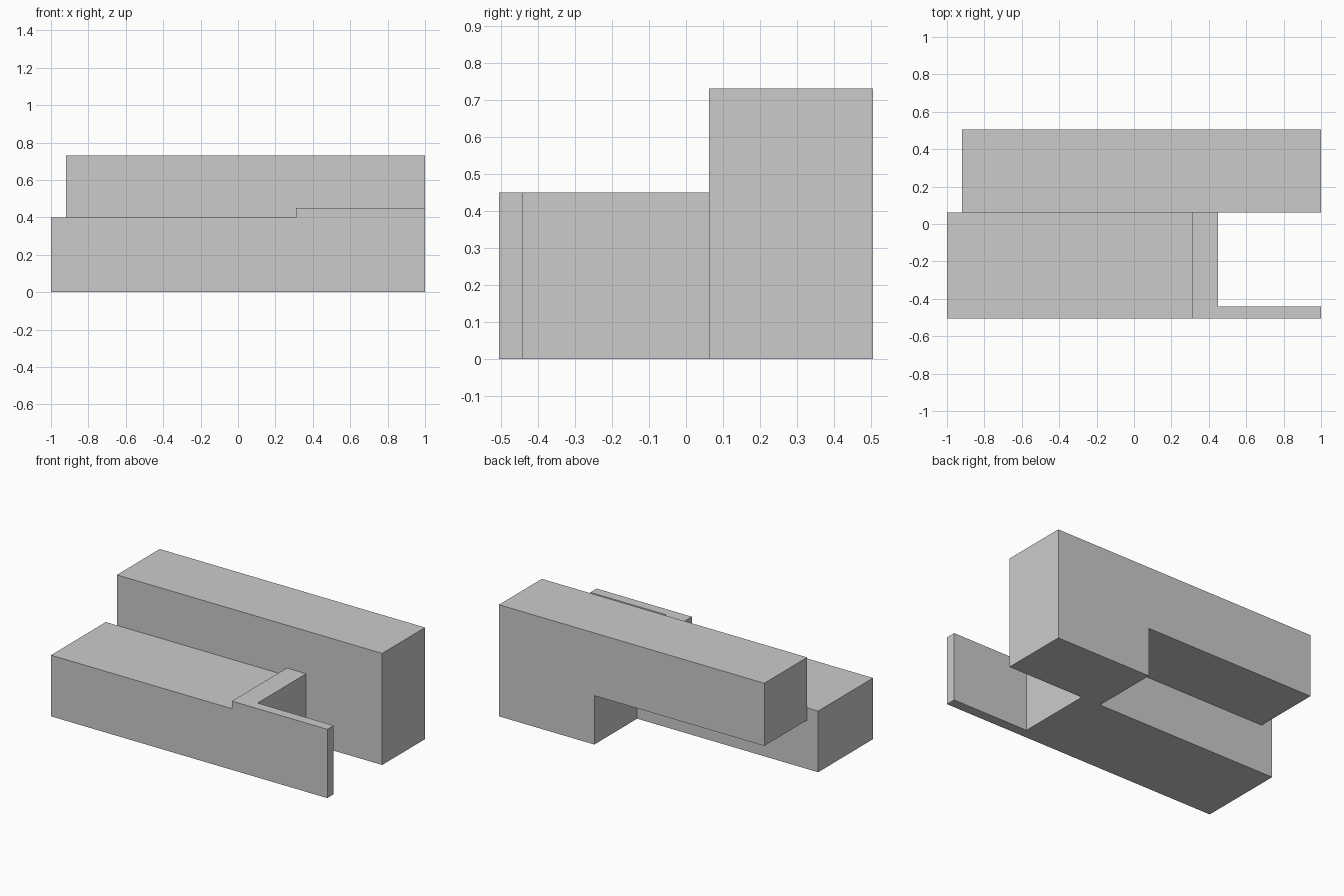
import bpy
import bmesh

cube = bpy.data.objects.get("Cube")
if cube:
    bpy.data.objects.remove(cube, do_unlink=True)

# Single plain grey
grey = bpy.data.materials.new("plain_grey")
grey.use_nodes = True
colour = (0.6, 0.6, 0.6, 1)
grey.diffuse_color = colour
grey.node_tree.nodes["Principled BSDF"].inputs["Base Color"].default_value = colour


def extrude_profile(name, profile, y0, y1):
    """Extrude an (x, z) outline from y0 back to y1."""
    bm = bmesh.new()
    face = bm.faces.new([bm.verts.new((x, y0, z)) for x, z in profile])
    result = bmesh.ops.extrude_face_region(bm, geom=[face])
    moved = [g for g in result["geom"] if isinstance(g, bmesh.types.BMVert)]
    bmesh.ops.translate(bm, verts=moved, vec=(0, y1 - y0, 0))
    bmesh.ops.recalc_face_normals(bm, faces=bm.faces)
    mesh = bpy.data.meshes.new(name)
    bm.to_mesh(mesh)
    bm.free()
    mesh.materials.append(grey)
    obj = bpy.data.objects.new(name, mesh)
    bpy.context.collection.objects.link(obj)
    return obj


FRONT, WALL_BACK, MIDDLE, BACK = -0.505, -0.44, 0.062, 0.505
LEFT, STEP, INNER, RIGHT = -1, 0.31, 0.45, 1
LOW, RAISED, TOP, UNDERSIDE = 0.40, 0.45, 0.73, 0.32

# Front wing: low block with a raised strip at its end
extrude_profile("front_wing",
                [(LEFT, 0), (INNER, 0), (INNER, RAISED), (STEP, RAISED),
                 (STEP, LOW), (LEFT, LOW)], FRONT, MIDDLE)

# Thin wall continuing the front face
extrude_profile("front_wall",
                [(INNER, 0), (RIGHT, 0), (RIGHT, RAISED), (INNER, RAISED)],
                FRONT, WALL_BACK)

# Tall rear block with an overhang
extrude_profile("rear_block",
                [(STEP, 0), (RIGHT, 0), (RIGHT, TOP), (-0.92, TOP),
                 (-0.92, UNDERSIDE), (STEP, UNDERSIDE)], MIDDLE, BACK)
